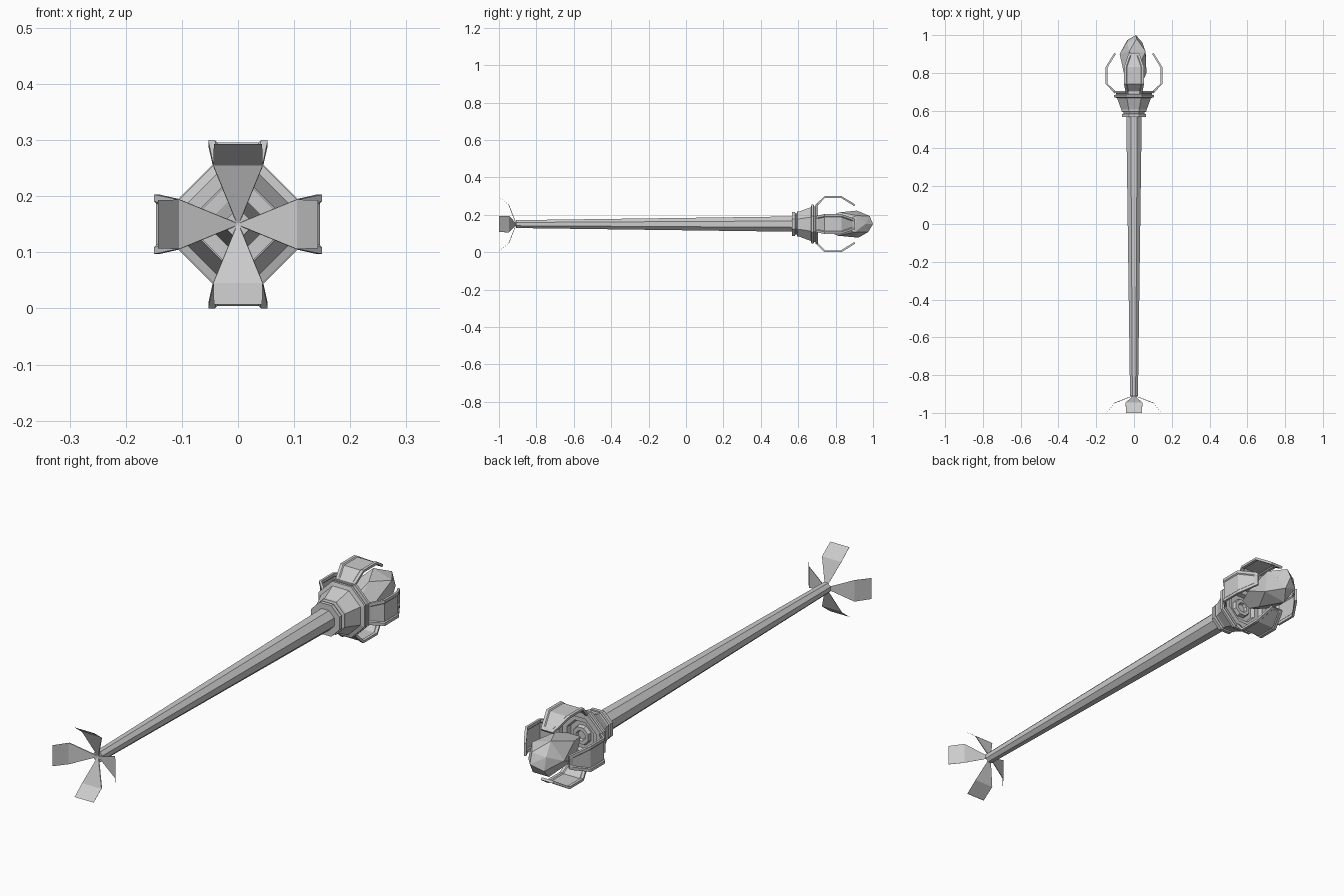
import bpy, bmesh
from math import sin, cos, pi, hypot
from mathutils import Vector

if "Cube" in bpy.data.objects:
    bpy.data.objects.remove(bpy.data.objects["Cube"])

ZC = 0.15  # height of the long axis


def finish(name, bm):
    bmesh.ops.recalc_face_normals(bm, faces=bm.faces[:])
    me = bpy.data.meshes.new(name)
    bm.to_mesh(me)
    bm.free()
    ob = bpy.data.objects.new(name, me)
    bpy.context.collection.objects.link(ob)
    return ob


def place(x, y, r, a):
    """Side offset x and radius r, turned by angle a about the long axis."""
    return Vector((x * cos(a) + r * sin(a), y, ZC + r * cos(a) - x * sin(a)))


def loft(bm, rings):
    loops = [[bm.verts.new(p) for p in ring] for ring in rings]
    n = len(loops[0])
    for a, b in zip(loops, loops[1:]):
        for i in range(n):
            j = (i + 1) % n
            bm.faces.new((a[i], a[j], b[j], b[i]))
    bm.faces.new(loops[0])
    bm.faces.new(loops[-1])


def octagon_lathe(name, profile):
    """profile: (y, distance from axis to flat side)."""
    bm = bmesh.new()
    k = 1 / cos(pi / 8)
    loft(bm, [[place(0, y, r * k, (i + 0.5) * pi / 4) for i in range(8)]
              for y, r in profile])
    return finish(name, bm)


# Tapered shaft
octagon_lathe("shaft", [(-0.91, 0.021), (0.58, 0.041)])

# Flared collar with stepped recess in its end
octagon_lathe("collar", [
    (0.567, 0.04), (0.567, 0.064), (0.582, 0.064), (0.585, 0.056),
    (0.592, 0.056), (0.595, 0.067), (0.605, 0.067), (0.667, 0.09),
    (0.672, 0.105), (0.682, 0.105), (0.685, 0.095), (0.692, 0.095),
    (0.694, 0.107), (0.705, 0.107), (0.705, 0.085), (0.688, 0.08),
    (0.688, 0.06), (0.67, 0.055), (0.67, 0.038), (0.685, 0.034),
    (0.685, 0.02), (0.675, 0.016)])

# Four framed claws: (y, radius, half width, panel half thickness)
stations = [(0.695, 0.098, 0.043, 0.005), (0.705, 0.108, 0.045, 0.001),
            (0.742, 0.145, 0.053, 0.001), (0.83, 0.145, 0.053, 0.001),
            (0.89, 0.108, 0.032, 0.001), (0.902, 0.100, 0.027, 0.005)]
for k in range(4):
    bm = bmesh.new()
    rings = []
    for i, (y, r, w, d) in enumerate(stations):
        p, q = stations[max(i - 1, 0)], stations[min(i + 1, 5)]
        dy, dr = q[0] - p[0], q[1] - p[1]
        ny, nr = -dr / hypot(dy, dr), dy / hypot(dy, dr)
        half = [(-w, 0.005), (-w + 0.012, 0.005), (-w + 0.016, d)]
        top = half + [(-x, h) for x, h in reversed(half)]
        section = top + [(x, -h) for x, h in reversed(top)]
        rings.append([place(x, y + ny * h, r + nr * h, k * pi / 2)
                      for x, h in section])
    loft(bm, rings)
    finish("claw_%d" % (k + 1), bm)

# Four thin bent fins at the tail
for k in range(4):
    bm = bmesh.new()
    t = 0.002
    rings = []
    for y, r, w in [(-0.907, 0.0, 0.001), (-0.948, 0.105, 0.044),
                    (-0.998, 0.143, 0.043)]:
        rings.append([place(-w, y - t, r, k * pi / 2), place(w, y - t, r, k * pi / 2),
                      place(w, y + t, r - t, k * pi / 2), place(-w, y + t, r - t, k * pi / 2)])
    loft(bm, rings)
    finish("tail_fin_%d" % (k + 1), bm)

# Faceted floating crystal: hull of staggered rings (y, radius, count, turn)
bm = bmesh.new()
for y, r, n, turn in [(0.735, 0.035, 5, 0.3), (0.81, 0.066, 5, 0.3),
                      (0.91, 0.076, 5, 0.93), (0.97, 0.045, 5, 0.3)]:
    for i in range(n):
        a = turn + i * 2 * pi / n
        bm.verts.new(place(0, y + 0.012 * sin(2 * a + 1), r, a))
bm.verts.new(place(0.01, 1.0, 0.0, 0))
bmesh.ops.convex_hull(bm, input=bm.verts[:])
bmesh.ops.dissolve_limit(bm, angle_limit=0.12, verts=bm.verts[:], edges=bm.edges[:])
finish("crystal", bm)
